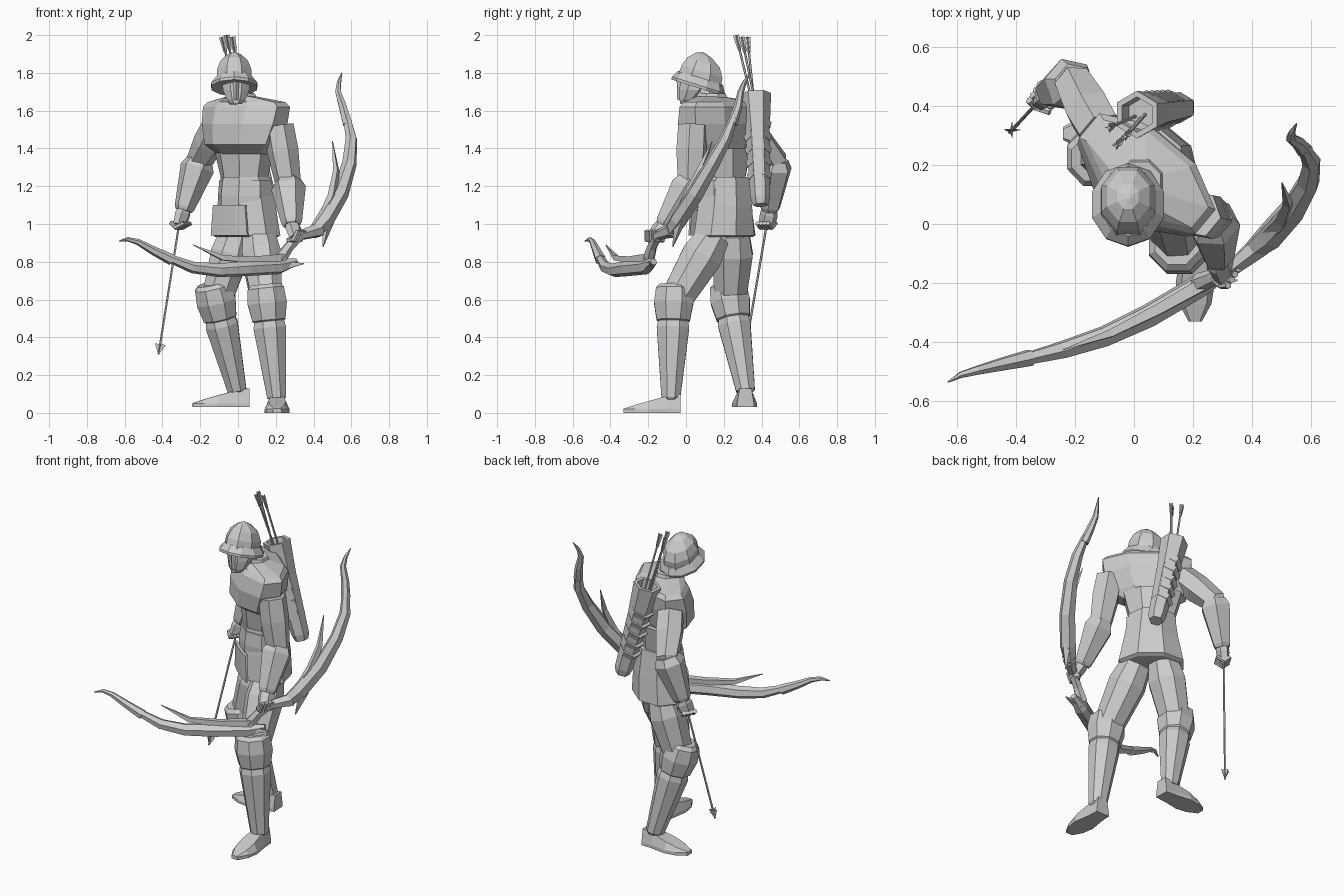
import bpy, bmesh, math
from mathutils import Vector as V

SIDE = V((0.77, -0.64, 0))          # shoulder line of the twisted body
UP = V((0, 0, 1))


def finish(name, bm):
    bmesh.ops.recalc_face_normals(bm, faces=bm.faces)
    me = bpy.data.meshes.new(name)
    bm.to_mesh(me)
    bm.free()
    ob = bpy.data.objects.new(name, me)
    bpy.context.collection.objects.link(ob)
    return ob


def skin(name, rows):
    """Join equal-length rows of points into a closed, capped mesh."""
    bm = bmesh.new()
    rows = [[bm.verts.new(p) for p in r] for r in rows]
    n = len(rows[0])
    for q, r in zip(rows, rows[1:]):
        for j in range(n):
            bm.faces.new((q[j], q[(j + 1) % n], r[(j + 1) % n], r[j]))
    bm.faces.new(rows[0])
    bm.faces.new(rows[-1])
    return finish(name, bm)


def tube(name, pts, radii, n=8, side=V((1, 0, 0)), axis=None):
    """Loft n-sided rings along pts; radii are (a, b) half widths per ring."""
    pts = [V(p) for p in pts]
    k, ph = (1 / math.cos(math.pi / n), math.pi / n) if n > 4 else (1, 0)
    rows = []
    for i, (p, r) in enumerate(zip(pts, radii)):
        t = (axis or (pts[min(i + 1, len(pts) - 1)] - pts[max(i - 1, 0)])).normalized()
        u = (side - t * side.dot(t)).normalized()
        v = t.cross(u)
        a, b = r if isinstance(r, tuple) else (r, r)
        angles = [ph + 2 * math.pi * j / n for j in range(n)]
        rows.append([p + u * a * k * math.cos(w) + v * b * k * math.sin(w) for w in angles])
    return skin(name, rows)


def body(name, rings):
    """Upright body section: rings of (x, y, z, half width, half depth)."""
    return tube(name, [r[:3] for r in rings], [r[3:] for r in rings], 8, SIDE, UP)


# torso: chest armour, belly, belt, flared skirt and front plate
body("chest_armour", [(.03, .18, 1.37, .15, .10), (.02, .155, 1.42, .21, .135), (.035, .16, 1.53, .245, .145),
                      (.045, .17, 1.62, .255, .13), (.045, .17, 1.645, .23, .11), (.02, .13, 1.675, .08, .07)])
body("belly", [(.04, .21, 1.10, .13, .11), (.035, .20, 1.24, .125, .105), (.03, .20, 1.40, .165, .12)])
body("belt", [(.04, .20, 1.10, .14, .13), (.04, .20, 1.15, .145, .13), (.04, .20, 1.23, .14, .12)])
body("skirt", [(.045, .205, .93, .17, .12), (.045, .205, .94, .185, .14), (.045, .205, 1.09, .155, .135),
               (.04, .205, 1.25, .13, .12)])
c = V((.045, .205, 0)) - V((.64, .77, 0)) * .14
tube("front_plate", [c + UP * .94, c + UP * 1.10], [(.125, .014), (.11, .014)], 8, SIDE)

# neck, face and helmet
tube("neck", [(.02, .13, 1.60), (0, .10, 1.70), (-.01, .08, 1.78)], [.065, .055, .06], 8, axis=UP)
tube("collar", [(.02, .14, 1.65), (.02, .14, 1.69)], [.085, .07], 8, axis=UP)
tube("face_mask", [(-.01, .0, 1.635), (-.01, .01, 1.66), (-.01, .04, 1.71), (-.01, .06, 1.80)],
     [(.03, .03), (.05, .045), (.07, .075), (.075, .085)], 8, axis=UP)
tube("nose_guard", [(-.01, -.035, 1.66), (-.01, -.03, 1.79)], [(.012, .012), (.018, .02)], 4)
tilt = V((0, .30, .95)).normalized()
c = V((-.02, .07, 1.75))
tube("helmet_brim", [c - tilt * .03, c - tilt * .015, c + tilt * .025], [(.120, .138), (.122, .140), (.092, .118)], 10,
     axis=tilt)
tube("helmet_dome", [c, c + tilt * .06 - V((0, .003, 0)), c + tilt * .11 - V((0, .010, 0)),
                     c + tilt * .15 - V((0, .022, 0)), c + tilt * .165 - V((0, .027, 0))],
     [(.092, .118), (.09, .113), (.072, .09), (.036, .045), (.008, .008)], 8, axis=tilt)


# arms: upper arm, bracer, fist with fingers
def arm(label, shoulder, elbow, wrist, hand):
    s, e, w, h = map(V, (shoulder, elbow, wrist, hand))
    d = (w - e).normalized()
    tube(label + "_upper_arm", [s, s.lerp(e, .45), e, e + d * .05], [.07, .073, .06, .05], 6, SIDE)
    tube(label + "_bracer", [e - d * .01, e + d * .035, w - d * .01, w + d * .01], [.06, .08, .048, .04], 6, SIDE)
    across = V((.5, .8, 0)).normalized()
    tube(label + "_fist", [w - d * .01, w.lerp(h, .4), h + (h - w) * .25], [(.03, .03), (.044, .034), (.04, .028)],
         6, across)
    out = (h - w).cross(across).normalized()
    for i in range(4):
        p = h + across * (i - 1.5) * .022
        tube(f"{label}_finger_{i}", [p - out * .035 + (h - w) * .1, p + (h - w) * .4, p + out * .045],
             [.012, .013, .010], 6, across)


arm("right", (-.11, .31, 1.52), (-.205, .475, 1.33), (-.285, .445, 1.08), (-.305, .43, 1.01))
arm("left", (.215, .035, 1.52), (.265, .02, 1.22), (.285, -.115, 1.0), (.305, -.16, .94))


# legs: thigh, knee pad, shin guard
def leg(label, hip, knee, ankle):
    h, k, a = map(V, (hip, knee, ankle))
    d = (a - k).normalized()
    tube(label + "_thigh", [h, h.lerp(k, .3), k], [(.085, .085), (.103, .108), (.08, .082)], 8)
    tube(label + "_knee_pad", [k - d * .10, k - d * .08, k, k + d * .09, k + d * .10],
         [.075, .096, .104, .088, .075], 8)
    tube(label + "_shin_guard", [k, k + d * .10, k + d * .13, a, a - UP * .01],
         [.07, .08, .086, .05, .04], 8)


leg("left", (.11, .15, .94), (.155, -.065, .58), (.205, -.08, .08))
leg("right", (-.01, .25, .95), (-.115, .235, .59), (-.005, .315, .12))


# feet: wedge boots with a flat sole
def foot(label, heel, direction, base):
    d = V(direction).normalized()
    w = d.cross(UP)
    prof = [(0, .10, .045), (.07, .09, .05), (.17, .062, .066), (.24, .042, .055), (.30, .022, .022)]
    shape = ((-1, 1, 0, 0), (-1, 1, .02, 0), (-1, .7, 0, 1), (1, .7, 0, 1), (1, 1, .02, 0), (1, 1, 0, 0))
    skin(label, [[V(heel) + d * x + w * s * r * m + UP * (base + lo + z * top) for s, m, lo, top in shape]
                 for x, z, r in prof])


foot("left_boot", (.207, -.03, 0), (0, -1, 0), 0)
foot("right_boot", (.06, .315, 0), (-1, -.03, 0), .03)

# quiver with open mouth and wrapped bands
qt, qb = V((.01, .37, 1.69)), V((.165, .395, 1.11))
ax = (qt - qb).normalized()
tube("quiver", [qb - ax * .01, qb + ax * .03, qb + ax * .4, qt, qt, qt - ax * .07],
     [.036, .045, .056, .07, .052, .046], 6, axis=ax)
tilted = (ax + V((-.35, 0, 0))).normalized()
for i in range(5):
    p = qb + ax * (.13 + i * .07)
    tube(f"quiver_band_{i}", [p, p + tilted * .035], [.051 + i * .002, .058 + i * .002], 6, axis=tilted)


# arrows: shaft, fletching vanes, bladed head
def arrow(label, nock, tip, head=True):
    a, b = V(nock), V(tip)
    d = (b - a).normalized()
    tube(label + "_shaft", [a, b], [.005, .005], 5)
    for i, s in enumerate((V((1, 0, 0)), V((0, 1, 0)))):
        s = (s - d * s.dot(d)).normalized()
        if head:
            tube(f"{label}_blade_{i}", [b, b - d * .055, b - d * .04], [(.001, .001), (.03, .003), (.004, .003)],
                 4, s, d)
        else:
            tube(f"{label}_vane_{i}", [a, a + d * .07, a + d * .10], [(.016, .002), (.011, .002), (.003, .002)],
                 4, s, d)


arrow("held_arrow", (-.295, .445, 1.10), (-.42, .31, .31))
for i, (x, y, z) in enumerate(((-.085, .325, 1.99), (-.06, .265, 2.0), (-.03, .295, 1.99))):
    arrow(f"quiver_arrow_{i}", (x, y, z), (.03 + .015 * i, .375 + .01 * i, 1.5), False)

# bow: grip, two recurved limbs with inner fork blades, tips and spikes
BS = V((.3, -.6, .75))
tube("bow_grip", [(.22, -.20, .81), (.27, -.18, .88), (.33, -.15, .94), (.43, -.07, .97)],
     [.03, .024, .024, .035], 6, BS)
tube("bow_upper_limb", [(.40, -.09, .95), (.46, -.04, 1.02), (.54, .05, 1.16), (.59, .14, 1.32),
                        (.60, .21, 1.45), (.575, .255, 1.57)], [.03, .042, .04, .034, .028, .018], 6, BS)
tube("bow_upper_tip", [(.58, .245, 1.53), (.555, .275, 1.62), (.53, .29, 1.70), (.535, .31, 1.75), (.55, .34, 1.80)],
     [.024, .02, .015, .01, .002], 6, BS)
tube("bow_upper_fork", [(.44, -.05, 1.0), (.50, .01, 1.15), (.52, .07, 1.28), (.50, .14, 1.44)],
     [.03, .026, .018, .002], 4, BS)
tube("bow_lower_limb", [(.31, -.17, .80), (.22, -.21, .775), (.05, -.31, .765), (-.10, -.38, .755),
                        (-.24, -.425, .77), (-.38, -.46, .825)], [.016, .036, .036, .032, .027, .018], 6, BS)
tube("bow_lower_tip", [(-.35, -.452, .81), (-.45, -.475, .86), (-.53, -.495, .905), (-.585, -.51, .92),
                       (-.63, -.535, .91)], [.026, .02, .014, .01, .002], 6, BS)
tube("bow_lower_fork", [(.24, -.20, .82), (.08, -.29, .81), (-.08, -.37, .82), (-.24, -.425, .89)],
     [.03, .025, .018, .002], 4, BS)
tube("bow_upper_spike", [(.48, -.03, 1.02), (.45, -.07, .88)], [.032, .003], 4, BS)
tube("bow_lower_spike", [(.24, -.20, .78), (.35, -.19, .79)], [.032, .003], 4, BS)
